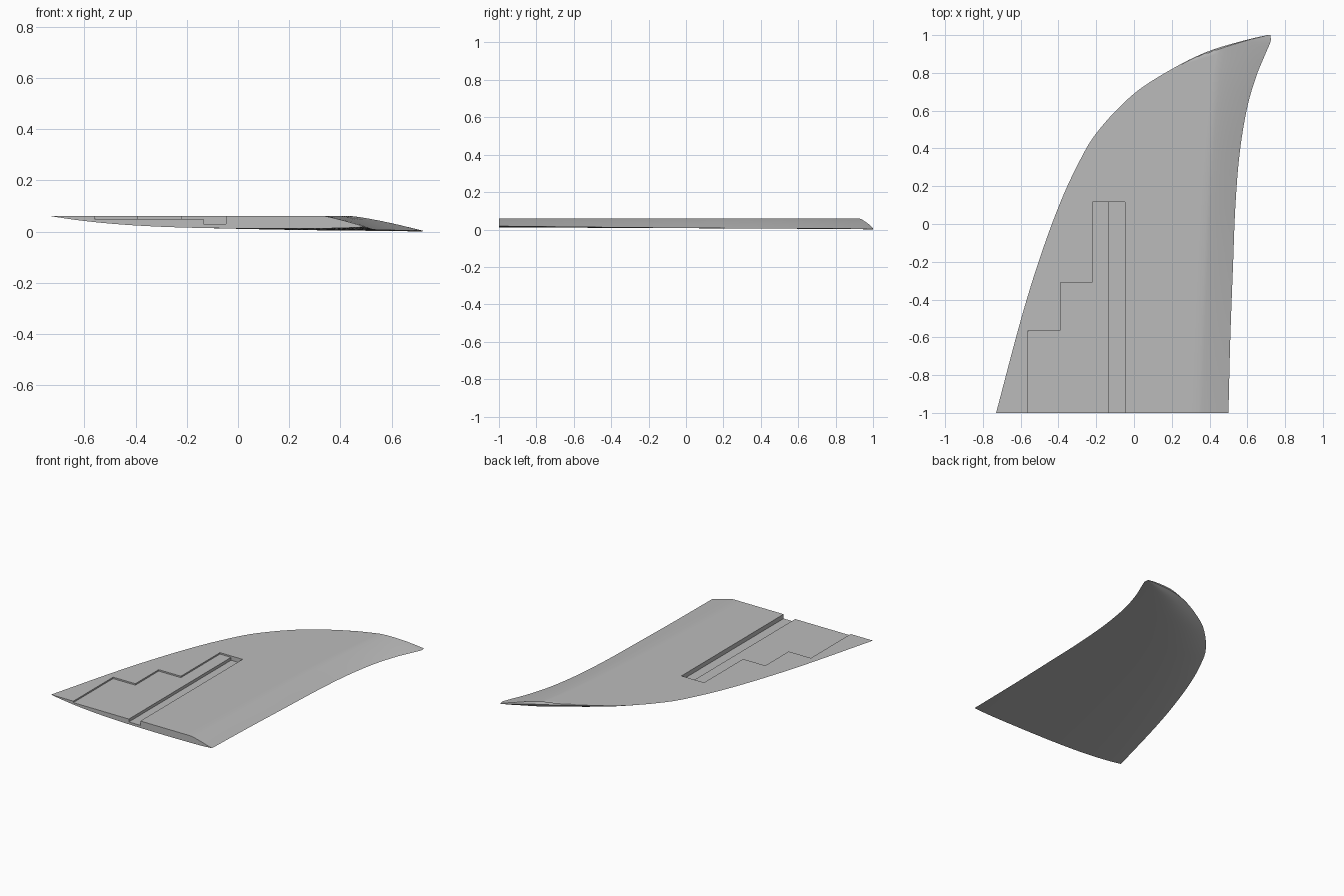
import bpy, bmesh, math

cube = bpy.data.objects.get("Cube")
if cube:
    bpy.data.objects.remove(cube, do_unlink=True)

grey = bpy.data.materials.new("plain_grey")
grey.use_nodes = True
colour = (0.5, 0.5, 0.5, 1)
grey.diffuse_color = colour
grey.node_tree.nodes["Principled BSDF"].inputs["Base Color"].default_value = colour

TOP = 0.06


def curve(points):
    """Smooth function through (y, value) points."""
    def slope(i):
        a, b = points[max(i - 1, 0)], points[min(i + 1, len(points) - 1)]
        return (b[1] - a[1]) / (b[0] - a[0])

    def value(y):
        i = 0
        while i < len(points) - 2 and y > points[i + 1][0]:
            i += 1
        (y0, v0), (y1, v1) = points[i], points[i + 1]
        h = y1 - y0
        t = (y - y0) / h
        return ((2*t**3 - 3*t**2 + 1) * v0 + (t**3 - 2*t**2 + t) * h * slope(i)
                + (3*t**2 - 2*t**3) * v1 + (t**3 - t**2) * h * slope(i + 1))
    return value


# Outline, crease and heights along the span
trailing_x = curve([(-1, -.73), (-.5, -.597), (-.2, -.505), (.09, -.4), (.3, -.305), (.48, -.2),
                    (.69, 0), (.82, .2), (.917, .4), (.976, .6), (1, .705)])
leading_x = curve([(-1, .50), (-.6, .51), (-.2, .525), (.1, .537), (.38, .56),
                   (.62, .6), (.79, .65), (.91, .7), (.97, .724), (1, .722)])
crease_x = curve([(-1, .34), (0, .38), (.6, .415), (.87, .44), (1, .47)])
leading_z = curve([(-1, .018), (0, .008), (.9, .004), (1, .002)])
belly_z = curve([(-1, .011), (0, .007), (.9, .002), (1, 0)])
tip_drop = curve([(.84, TOP), (.9, .05), (.95, .035), (1, .003)])


def section(y):
    """Closed ring of points: flat top, sloped nose, curved belly."""
    xt, xl, zl, zb = trailing_x(y), leading_x(y), leading_z(y), belly_z(y)
    chord = xl - xt
    xc = max(crease_x(y), xt + .15 * chord)
    zt = tip_drop(y) if y > .84 else TOP

    def top_z(x):
        s = max(0, (x - crease_x(y)) / (xl - crease_x(y)))
        return max(min(TOP - (TOP - zl) * s ** 1.15, zt + (x - xt) * .8), zl)

    xs = [xt + (xc - xt) * f for f in (0, .04, .12, .3, .65, .95)]
    xs += [xc + (xl - xc) * k / 8 for k in range(9)]
    ring = [(x, y, top_z(x)) for x in xs]
    z_edge = ring[0][2]
    for k in range(23, 0, -1):
        t = 1 - math.cos(k / 24 * math.pi / 2)
        z = zb + (z_edge - zb) * (1 - t) ** 4.3 + (zl - zb) * t ** 12
        ring.append((xt + chord * t, y, z))
    return ring


def make_object(name, bm):
    bmesh.ops.recalc_face_normals(bm, faces=bm.faces)
    mesh = bpy.data.meshes.new(name)
    bm.to_mesh(mesh)
    bm.free()
    mesh.materials.append(grey)
    obj = bpy.data.objects.new(name, mesh)
    bpy.context.collection.objects.link(obj)
    return obj


# Swept half wing, lofted from the root to the tip
bm = bmesh.new()
rows = 56
rings = [[bm.verts.new(p) for p in section(-1 + 2 * math.sin(i / rows * math.pi / 2))]
         for i in range(rows + 1)]
for a, b in zip(rings, rings[1:]):
    for k in range(len(a)):
        n = (k + 1) % len(a)
        bm.faces.new((a[k], a[n], b[n], b[k]))
bm.faces.new(rings[0])
bm.faces.new(rings[-1])
wing = make_object("wing_half", bm)


def cut(name, outline, floor):
    """Sink a pocket with the given outline into the flat top."""
    bm = bmesh.new()
    base = bm.faces.new([bm.verts.new((x, y, floor)) for x, y in outline])
    moved = bmesh.ops.extrude_face_region(bm, geom=[base])["geom"]
    bmesh.ops.translate(bm, vec=(0, 0, .2),
                        verts=[v for v in moved if isinstance(v, bmesh.types.BMVert)])
    cutter = make_object(name, bm)
    cutter.hide_render = True
    mod = wing.modifiers.new(name, "BOOLEAN")
    mod.operation = "DIFFERENCE"
    mod.solver = "EXACT"
    mod.object = cutter
    bpy.context.view_layer.objects.active = wing
    bpy.ops.object.modifier_apply(modifier=name)
    bpy.data.objects.remove(cutter, do_unlink=True)


# Stepped shallow pocket, then the deeper spar groove beside it
cut("stepped_pocket", [(-.56, -1.1), (-.56, -.565), (-.39, -.565), (-.39, -.31), (-.22, -.31),
                       (-.22, .117), (-.1, .117), (-.1, -1.1)], .05)
cut("spar_groove", [(-.135, -1.1), (-.135, .117), (-.047, .117), (-.047, -1.1)], .03)

bpy.ops.object.select_all(action="DESELECT")
wing.select_set(True)
bpy.context.view_layer.objects.active = wing
bpy.ops.object.shade_smooth_by_angle(angle=math.radians(30))
